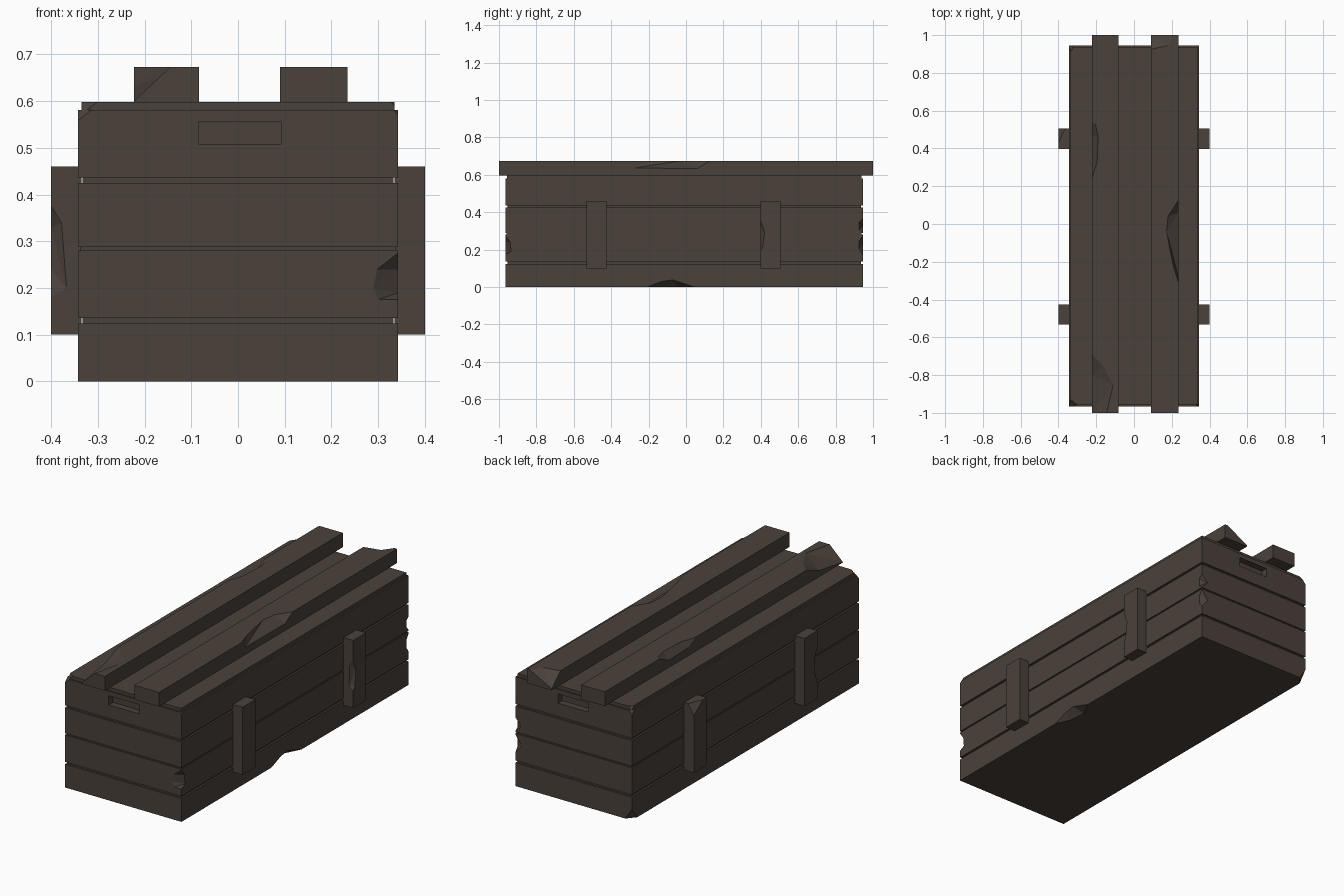
import bpy, bmesh
from mathutils import Vector

if "Cube" in bpy.data.objects:
    bpy.data.objects.remove(bpy.data.objects["Cube"])

wood = bpy.data.materials.new("dark_wood")
wood.diffuse_color = (0.069, 0.053, 0.043, 1)
wood.use_nodes = True
wood.node_tree.nodes["Principled BSDF"].inputs["Base Color"].default_value = wood.diffuse_color


def make_object(name, bm):
    bmesh.ops.recalc_face_normals(bm, faces=bm.faces)
    mesh = bpy.data.meshes.new(name)
    bm.to_mesh(mesh)
    bm.free()
    ob = bpy.data.objects.new(name, mesh)
    bpy.context.collection.objects.link(ob)
    mesh.materials.append(wood)
    return ob


def stack(name, rings):
    """Solid made of rectangles (x0, x1, y0, y1, z) joined bottom to top."""
    bm = bmesh.new()
    loops = [[bm.verts.new(p) for p in ((a, c, z), (b, c, z), (b, d, z), (a, d, z))]
             for a, b, c, d, z in rings]
    bm.faces.new(loops[0][::-1])
    bm.faces.new(loops[-1])
    for lo, hi in zip(loops, loops[1:]):
        for i in range(4):
            j = (i + 1) % 4
            bm.faces.new((lo[i], lo[j], hi[j], hi[i]))
    return make_object(name, bm)


def box(name, x0, x1, y0, y1, z0, z1):
    return stack(name, [(x0, x1, y0, y1, z0), (x0, x1, y0, y1, z1)])


def cut(ob, cutter):
    m = ob.modifiers.new("cut", 'BOOLEAN')
    m.operation, m.solver, m.object = 'DIFFERENCE', 'EXACT', cutter
    cutter.hide_render = True
    cutter.hide_viewport = True
    cutter.display_type = 'WIRE'


def chip(ob, *pts):
    """Remove a faceted splinter: convex hull of a few points, the last outside the board."""
    bm = bmesh.new()
    for p in pts:
        bm.verts.new(Vector(p))
    bmesh.ops.convex_hull(bm, input=bm.verts[:])
    cut(ob, make_object(ob.name + "_chip_cutter", bm))


# Plank body: stacked boards with recessed gaps and an inset lid
X, Y0, Y1 = 0.343, -0.965, 0.945
rings = []
for z0, z1, gap in ((0, 0.124, 0.01), (0.136, 0.28, 0.006), (0.288, 0.425, 0.01), (0.437, 0.581, 0.008)):
    if rings:
        g = last_gap
        rings.append((-X + g, X - g, Y0 + g, Y1 - g, z0))
    rings += [(-X, X, Y0, Y1, z0), (-X, X, Y0, Y1, z1),
              (-X + gap, X - gap, Y0 + gap, Y1 - gap, z1)]
    last_gap = gap
rings.append((-X + 0.008, X - 0.008, Y0 + 0.008, Y1 - 0.008, 0.598))
body = stack("plank_body", rings)

# Hand slots at both ends
for y in (Y0, Y1):
    cut(body, box("slot_cutter", -0.085, 0.092, y - 0.035, y + 0.035, 0.508, 0.557))

# Body damage: bottom edge, corner notches, corner chamfers
chip(body, (X, -0.21, 0), (X, -0.13, 0.03), (X, -0.07, 0.038), (X, 0.045, 0),
     (0.31, -0.14, 0), (0.30, -0.04, 0), (0.38, -0.08, -0.03))
chip(body, (0.30, Y0, 0.175), (0.29, Y0, 0.2), (0.298, Y0, 0.24), (X, Y0, 0.275),
     (X, Y0, 0.175), (X, -0.935, 0.19), (X, -0.94, 0.24), (0.37, -0.99, 0.22))
for z0, z1 in ((0.175, 0.275), (0.29, 0.365)):
    zm = (z0 + z1) / 2
    chip(body, (X, Y1, z0), (X, Y1, z1), (0.305, Y1, zm), (X, 0.925, zm - 0.02),
         (X, 0.925, zm + 0.02), (0.37, 0.975, zm))
chip(body, (-0.29, Y0, 0.6), (-X, -0.92, 0.6), (-X, Y0, 0.558), (-0.37, -0.99, 0.625))
chip(body, (0.318, Y0, 0.6), (X, -0.94, 0.6), (X, Y0, 0.57), (0.37, -0.99, 0.625))
chip(body, (-0.31, Y1, 0.6), (-X, 0.90, 0.6), (-X, Y1, 0.56), (-0.37, 0.97, 0.625))
chip(body, (-0.305, Y1, 0), (-X, 0.90, 0), (-X, Y1, 0.06), (-0.37, 0.97, -0.025))

# Long skids on the lid
T = 0.673
left = box("left_lid_skid", -0.223, -0.083, -1, 1, 0.597, T)
right = box("right_lid_skid", 0.09, 0.235, -1, 1, 0.597, T)
chip(left, (-0.145, -1, T), (-0.11, -0.85, T), (-0.165, -0.75, T), (-0.223, -0.69, T),
     (-0.223, -0.8, 0.63), (-0.223, -1, 0.6), (-0.26, -1.03, 0.70))
chip(left, (-0.223, 0.24, T), (-0.195, 0.33, T), (-0.19, 0.47, T), (-0.205, 0.53, T), (-0.223, 0.545, T),
     (-0.223, 0.3, 0.64), (-0.223, 0.46, 0.635), (-0.25, 0.4, 0.70))
chip(right, (0.235, -0.31, T), (0.205, -0.21, T), (0.172, -0.04, T), (0.18, 0.04, T), (0.235, 0.125, T),
     (0.235, -0.28, 0.636), (0.235, 0.06, 0.634), (0.27, -0.08, 0.70))
chip(right, (0.09, 0.925, T), (0.18, 0.945, T), (0.22, 1, T), (0.09, 1, 0.605), (0.05, 1.04, 0.70))

# Upright side battens
battens = {}
for side, s in (("left", -1), ("right", 1)):
    for end, y0, y1 in (("front", -0.533, -0.425), ("back", 0.397, 0.505)):
        a, b = sorted((s * 0.335, s * 0.4))
        battens[side, end] = box(f"{side}_{end}_batten", a, b, y0, y1, 0.1, 0.46)

# Batten damage
chip(battens["right", "back"], (0.4, 0.397, 0.19), (0.4, 0.41, 0.21), (0.4, 0.42, 0.29), (0.4, 0.397, 0.365),
     (0.375, 0.397, 0.21), (0.38, 0.397, 0.33), (0.42, 0.38, 0.28))
chip(battens["left", "front"], (-0.4, -0.533, 0.18), (-0.4, -0.515, 0.24), (-0.4, -0.515, 0.33), (-0.4, -0.533, 0.375),
     (-0.367, -0.533, 0.2), (-0.378, -0.533, 0.34), (-0.42, -0.55, 0.28))
chip(battens["left", "back"], (-0.365, 0.505, 0.46), (-0.4, 0.43, 0.46), (-0.4, 0.505, 0.405), (-0.42, 0.53, 0.48))
